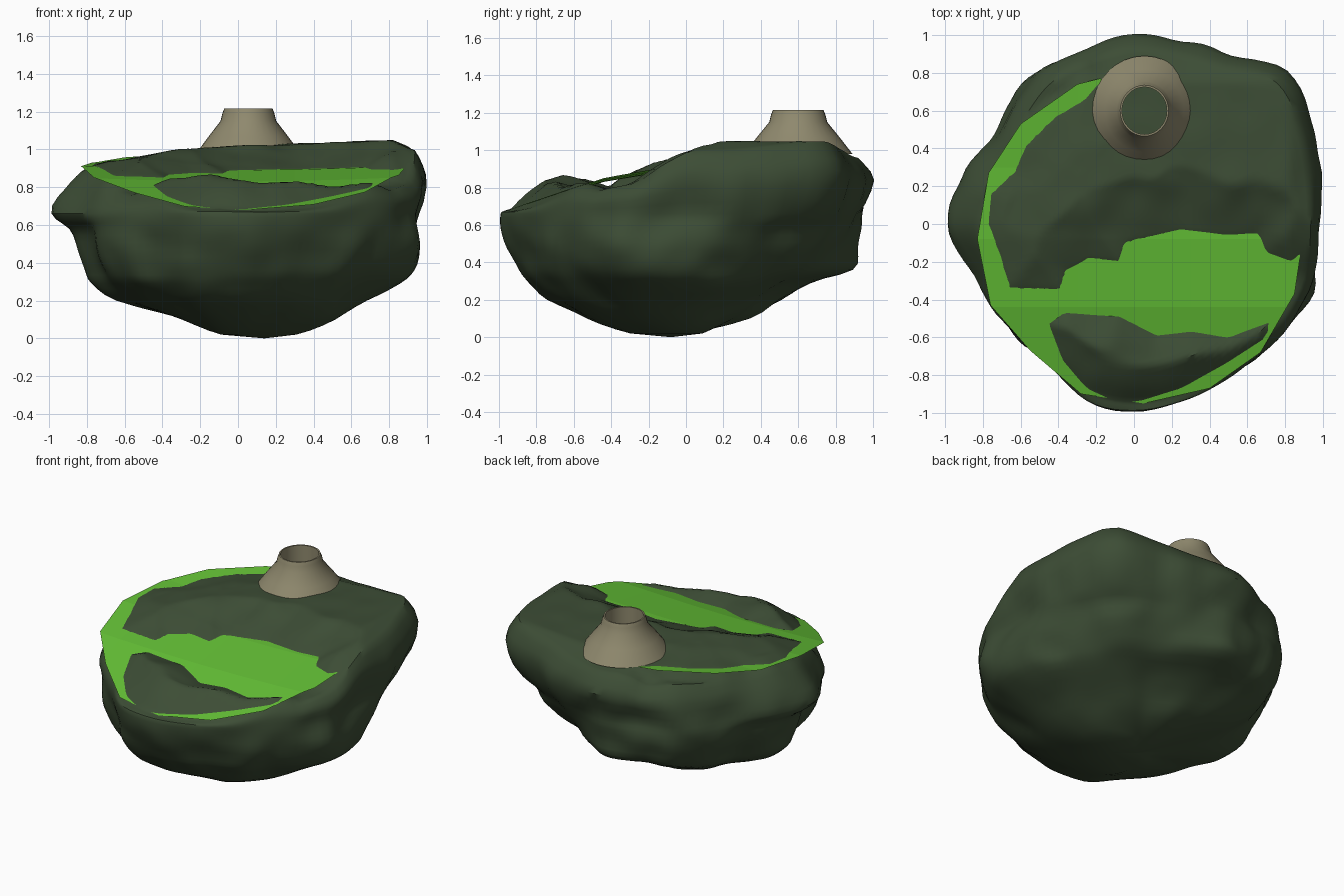
import bpy
import bmesh
import math
from mathutils import Vector, noise
from mathutils.geometry import intersect_point_line

if "Cube" in bpy.data.objects:
    bpy.data.objects.remove(bpy.data.objects["Cube"])

SEGMENTS = 120
TOP_RINGS = 40
ROW_STEPS = 3

# Outline radius every 15 degrees, counter-clockwise from +x
OUTLINE = [.985, 1.01, 1.07, 1.13, 1.02, .995, 1, .98, .975, .93, .9, .95,
           .99, .91, .88, .87, .89, .98, .99, .97, .96, .96, .98, .99]

# Height, then share of the outline every 45 degrees from +x
SIDE_ROWS = [(.02, .3, .1, .03, .02, .03, .15, .3, .32),
             (.1, .52, .3, .34, .3, .28, .45, .54, .58),
             (.2, .68, .45, .48, .62, .64, .72, .75, .75),
             (.29, .86, .58, .65, .8, .77, .88, .85, .86),
             (.36, .93, .68, .87, .88, .81, .93, .9, .92),
             (.47, .98, .79, .91, .94, .86, .97, .95, .97),
             (.58, .98, .88, .94, .96, .91, .98, .99, .99),
             (.66, .975, .94, .95, .97, 1, .98, 1, 1)]
UPPER_ROW = (1, 1, .92, .98)
SHOULDER_ROW = (.95, .92, .84, .95)

# Areas where the rock rises through the grass
PLATEAU = [(-.16, .78), (-.27, .65), (-.42, .57), (-.57, .42), (-.63, .28),
           (-.76, .16), (-.77, 0), (-.7, -.2), (-.66, -.34), (-.39, -.35),
           (-.36, -.25), (-.24, -.18), (-.08, -.2), (-.05, -.1), (.25, -.03),
           (.48, -.06), (.66, -.05), (.7, -.15), (.83, -.2), (.88, -.16),
           (1.2, -.1), (1.3, 1.3), (-.3, 1.3)]
MOUND = [(-.45, -.53), (-.37, -.47), (-.08, -.49), (.12, -.59), (.3, -.57),
         (.5, -.6), (.72, -.52), (.7, -.6), (.5, -.73), (.25, -.87),
         (.02, -.94), (-.1, -.94), (-.25, -.87), (-.38, -.72)]

GRASS_EDGE = [(-.18, .77), (-.3, .74), (-.6, .53), (-.77, .27), (-.83, -.08),
              (-.76, -.43), (-.55, -.67), (-.28, -.9), (.05, -.95), (.4, -.87),
              (.67, -.68), (.85, -.37), (.88, -.17), (.8, .05), (.5, .3), (.15, .6)]
GRASS_SLOPE = [(-.95, .68), (-.44, .83), (-.08, .89), (.3, .915), (.77, .98)]


def make_material(name, colour):
    material = bpy.data.materials.new(name)
    material.use_nodes = True
    material.diffuse_color = (*colour, 1)
    shader = material.node_tree.nodes["Principled BSDF"]
    shader.inputs["Base Color"].default_value = (*colour, 1)
    shader.inputs["Roughness"].default_value = 0.9
    return material


def make_object(name, bm, material, smooth_angle=None):
    mesh = bpy.data.meshes.new(name)
    bm.to_mesh(mesh)
    bm.free()
    mesh.materials.append(material)
    obj = bpy.data.objects.new(name, mesh)
    bpy.context.collection.objects.link(obj)
    if smooth_angle:
        bpy.ops.object.select_all(action="DESELECT")
        obj.select_set(True)
        bpy.context.view_layer.objects.active = obj
        bpy.ops.object.shade_smooth_by_angle(angle=math.radians(smooth_angle))
    return obj


def smooth_between(a, b, c, d, t):
    """Curve from b to c that respects its neighbours a and d."""
    return b + ((c - a) + (2*a - 5*b + 4*c - d + (3*(b - c) + d - a) * t) * t) * (t / 2)


def around(values, angle):
    count = len(values)
    place = angle / math.tau * count
    i = math.floor(place)
    return smooth_between(*(values[(i + k) % count] for k in (-1, 0, 1, 2)), place - i)


def grass_height(x, y):
    for (y0, z0), (y1, z1) in zip(GRASS_SLOPE, GRASS_SLOPE[1:]):
        if y <= y1:
            break
    return z0 + (z1 - z0) * (y - y0) / (y1 - y0) + .03 * x * x


def depth_inside(x, y, polygon):
    """Distance to the polygon edge, positive inside."""
    inside = False
    nearest = 9
    point = Vector((x, y))
    for (ax, ay), (bx, by) in zip(polygon, polygon[1:] + polygon[:1]):
        if (ay > y) != (by > y) and x < ax + (bx - ax) * (y - ay) / (by - ay):
            inside = not inside
        a, b = Vector((ax, ay)), Vector((bx, by))
        share = intersect_point_line(point, a, b)[1]
        nearest = min(nearest, (a.lerp(b, max(0, min(1, share))) - point).length)
    return nearest if inside else -nearest


def rock_height(x, y):
    ground = grass_height(x, y)
    back = depth_inside(x, y, PLATEAU)
    front = depth_inside(x, y, MOUND)
    ripple = 1 + 0.3 * noise.noise(Vector((x * 5, y * 5, 0)))
    if back > 0:
        level = 1.015 + .04 * x - .15 * max(0, -x - .3) - .5 * max(0, x - .82)
        slope = (.3 + .2 * max(0, x)) * ripple
        rise = min(slope * back, max(.025, level - ground + .03 * (ripple - 1)))
    elif front > 0:
        rise = min(.6 * front * ripple, .1)
    else:
        rise = -min(.6 * min(-back, -front), .06)
    return ground + rise - .4 * max(0, y - .75)


def rough(point, amount):
    shift = noise.noise(point * 2.7) + .6 * noise.noise(point * 6)
    return point + Vector((point.x, point.y, 0)) * shift * amount


def build_rock(material):
    bm = bmesh.new()
    foot = Vector((.14, -.08, 0))
    columns = []
    for i in range(SEGMENTS):
        angle = math.tau * i / SEGMENTS
        spoke = Vector((math.cos(angle), math.sin(angle), 0)) * around(OUTLINE, angle)
        guide = [foot]
        for z, *shares in SIDE_ROWS:
            guide.append(spoke * around(shares, angle) + Vector((0, 0, z)))
        # Top surface from the shoulder inwards
        edge = spoke * around(SHOULDER_ROW, angle)
        top = []
        for ring in range(TOP_RINGS):
            p = edge * (1 - ring / TOP_RINGS)
            p.z = rock_height(p.x, p.y)
            top.append(p)
        rim = top[0].z
        upper = spoke * around(UPPER_ROW, angle)
        upper.z = .66 + .6 * (rim - .66)
        guide += [upper, top[0], top[2]]
        # Rounded, rough sides
        column = []
        for k in range(1, len(guide) - 2):
            for step in range(ROW_STEPS):
                p = smooth_between(*guide[k - 1:k + 3], step / ROW_STEPS)
                column.append(rough(p, .045 * max(0, min(1, (rim - p.z) * 4))))
        columns.append([bm.verts.new(p) for p in column + top])
    bottom = bm.verts.new(foot)
    centre = bm.verts.new((0, 0, rock_height(0, 0)))
    for a, b in zip(columns, columns[1:] + columns[:1]):
        bm.faces.new((bottom, b[0], a[0]))
        bm.faces.new((a[-1], b[-1], centre))
        for k in range(len(a) - 1):
            bm.faces.new((a[k], b[k], b[k + 1], a[k + 1]))
    bmesh.ops.recalc_face_normals(bm, faces=bm.faces)
    make_object("rock_body", bm, material, 40)


def build_grass(material):
    bm = bmesh.new()
    bm.faces.new([bm.verts.new((x, y, 0)) for x, y in GRASS_EDGE])
    # Crease the sheet where its slope changes, then cut strips for its dished shape
    cuts = [((0, y, 0), (0, 1, 0)) for y, z in GRASS_SLOPE[1:-1]]
    cuts += [((x, 0, 0), (1, 0, 0)) for x in (-.6, -.3, 0, .3, .6)]
    for place, normal in cuts:
        bmesh.ops.bisect_plane(bm, geom=bm.verts[:] + bm.edges[:] + bm.faces[:],
                               plane_co=place, plane_no=normal)
    for v in bm.verts:
        v.co.z = grass_height(v.co.x, v.co.y)
    bm.normal_update()
    for face in bm.faces:
        if face.normal.z < 0:
            face.normal_flip()
    make_object("grass_sheet", bm, material)


def build_vent(material):
    # Open cone with a narrow lip and an inner wall
    profile = [(.29, .98), (.22, 1.07), (.155, 1.15), (.145, 1.19),
               (.135, 1.215), (.125, 1.215), (.125, 1.0)]
    bm = bmesh.new()
    verts = [bm.verts.new((r, 0, z)) for r, z in profile]
    edges = [bm.edges.new(pair) for pair in zip(verts, verts[1:])]
    bmesh.ops.spin(bm, geom=verts + edges, axis=(0, 0, 1), cent=(0, 0, 0),
                   angle=math.tau, steps=32, use_merge=True)
    bmesh.ops.remove_doubles(bm, verts=bm.verts, dist=.0001)
    bmesh.ops.recalc_face_normals(bm, faces=bm.faces)
    outer = max(bm.faces, key=lambda f: f.calc_center_median().xy.length)
    if outer.normal.z < 0:
        bmesh.ops.reverse_faces(bm, faces=bm.faces)
    vent = make_object("vent_cone", bm, material, 40)
    vent.location = (.055, .6, 0)
    vent.scale.x = .95


build_rock(make_material("dark moss rock", (.046, .074, .036)))
build_grass(make_material("bright grass", (.125, .52, .036)))
build_vent(make_material("tan stone", (.275, .25, .155)))
